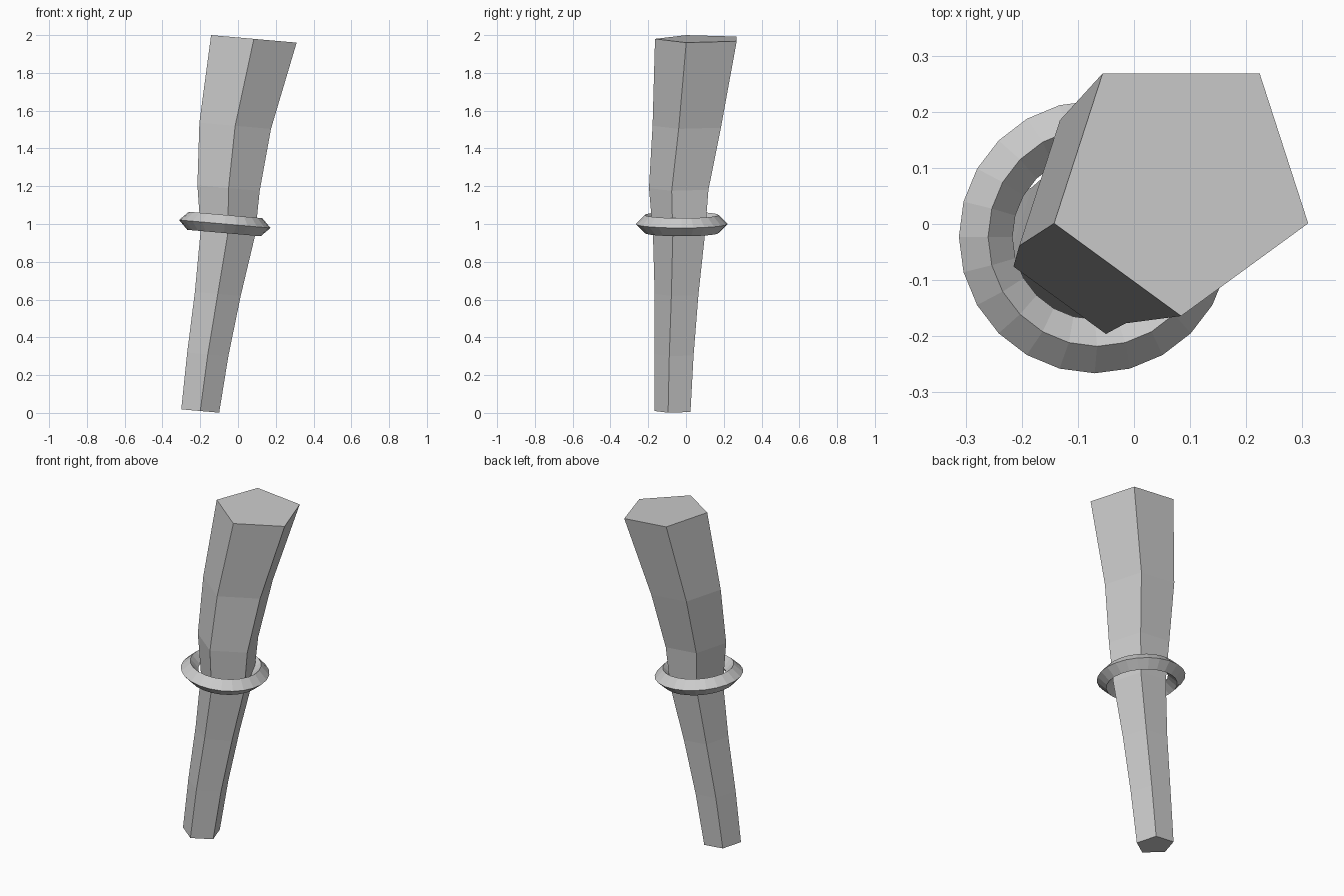
import bpy, bmesh
from math import radians, cos, sin, tau
from mathutils import Matrix, Vector

cube = bpy.data.objects.get("Cube")
if cube:
    bpy.data.objects.remove(cube, do_unlink=True)

grey = bpy.data.materials.new("plain grey")
grey.use_nodes = True
colour = (0.6, 0.6, 0.6, 1)
grey.diffuse_color = colour
grey.node_tree.nodes["Principled BSDF"].inputs["Base Color"].default_value = colour

TILT = Matrix.Rotation(radians(5), 3, 'Y')


def polygon(bm, centre, radius, sides):
    """Ring of vertices with one corner to the front, tilted."""
    ring = []
    for i in range(sides):
        a = tau * i / sides - tau / 4
        offset = TILT @ Vector((radius * cos(a), radius * sin(a), 0))
        ring.append(bm.verts.new(Vector(centre) + offset))
    return ring


def bridge(bm, lower, upper):
    n = len(lower)
    for i in range(n):
        j = (i + 1) % n
        bm.faces.new((lower[i], lower[j], upper[j], upper[i]))


def finish(bm, name):
    bmesh.ops.recalc_face_normals(bm, faces=bm.faces)
    mesh = bpy.data.meshes.new(name)
    bm.to_mesh(mesh)
    bm.free()
    mesh.materials.append(grey)
    obj = bpy.data.objects.new(name, mesh)
    bpy.context.collection.objects.link(obj)


# Handle: five-sided bent shaft, as centre x, y, z and radius
sections = [
    (-0.2, -0.062, 0.01, 0.106),
    (-0.16, -0.053, 0.31, 0.115),
    (-0.107, -0.038, 0.63, 0.128),
    (-0.054, -0.023, 0.95, 0.152),
    (-0.05, -0.022, 1.19, 0.174),
    (-0.015, 0.023, 1.52, 0.2),
    (0.084, 0.075, 1.98, 0.239),
]
bm = bmesh.new()
rings = [polygon(bm, s[:3], s[3], 5) for s in sections]
for lower, upper in zip(rings, rings[1:]):
    bridge(bm, lower, upper)
bm.faces.new(rings[0])
bm.faces.new(rings[-1])
finish(bm, "handle")

# Collar: loose ring with a diamond cross-section
bm = bmesh.new()
centre = Vector((-0.07, -0.023, 1.0))
major, minor = 0.195, 0.048
loops = []
for k in range(4):
    a = tau * k / 4
    lift = TILT @ Vector((0, 0, minor * sin(a)))
    loops.append(polygon(bm, centre + lift, major + minor * cos(a), 24))
for k in range(4):
    bridge(bm, loops[k], loops[(k + 1) % 4])
finish(bm, "collar_ring")
